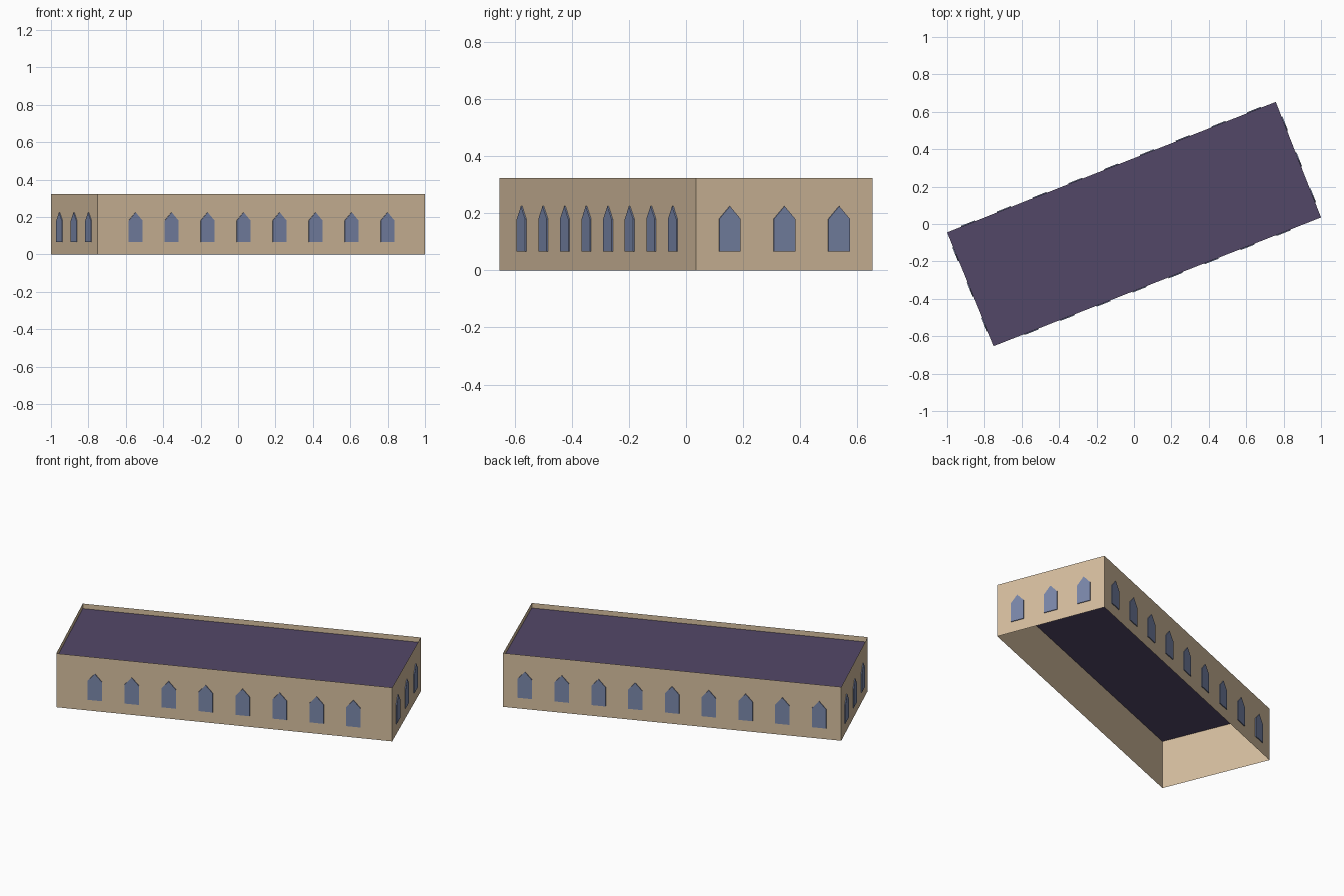
import bpy
import bmesh
from mathutils import Vector

cube = bpy.data.objects.get("Cube")
if cube:
    bpy.data.objects.remove(cube, do_unlink=True)


def material(name, rgb):
    mat = bpy.data.materials.new(name)
    mat.use_nodes = True
    colour = (*rgb, 1)
    mat.diffuse_color = colour
    mat.node_tree.nodes["Principled BSDF"].inputs["Base Color"].default_value = colour
    return mat


stone = material("sand_stone", (0.67, 0.515, 0.345))
slate = material("purple_slate", (0.086, 0.064, 0.137))
glass = material("blue_glass", (0.195, 0.242, 0.40))


def finish(bm, name, mat):
    mesh = bpy.data.meshes.new(name)
    bm.to_mesh(mesh)
    bm.free()
    mesh.materials.append(mat)
    obj = bpy.data.objects.new(name, mesh)
    bpy.context.collection.objects.link(obj)
    return obj


# Footprint corners, anticlockwise from the front one
corners = [Vector(c) for c in ((-0.75, -0.653, 0), (1, 0.035, 0),
                               (0.758, 0.653, 0), (-1, -0.045, 0))]
HEIGHT, ROOF_Z = 0.323, 0.293
UP = Vector((0, 0, 1))

# Thin outer walls, open below and rising past the roof as a parapet
bm = bmesh.new()
low = [bm.verts.new(c) for c in corners]
high = [bm.verts.new(c + UP * HEIGHT) for c in corners]
for i in range(4):
    j = (i + 1) % 4
    bm.faces.new((low[i], low[j], high[j], high[i]))
finish(bm, "outer_walls", stone)

# Flat sunken roof
bm = bmesh.new()
bm.faces.new([bm.verts.new(c + UP * ROOF_Z) for c in corners])
finish(bm, "flat_roof", slate)

# Pointed window outline: offset along the wall, height
outline = [(-0.04, 0.066), (0.04, 0.066), (0.04, 0.18), (0, 0.225), (-0.04, 0.18)]


def window_row(name, start, end, count, margin, depth=0.005):
    """Row of thin pointed plates standing on the outside of one wall."""
    along = (end - start).normalized()
    outward = along.cross(UP)
    bm = bmesh.new()
    for i in range(count):
        t = margin + (1 - 2 * margin) * i / (count - 1)
        centre = start.lerp(end, t)
        inner = [centre + along * u + UP * z for u, z in outline]
        back = [bm.verts.new(p) for p in inner]
        front = [bm.verts.new(p + outward * depth) for p in inner]
        bm.faces.new(front)
        for a in range(len(outline)):
            b = (a + 1) % len(outline)
            bm.faces.new((back[a], back[b], front[b], front[a]))
    finish(bm, name, glass)


rows = [("front_windows", 8, 0.115), ("left_end_windows", 3, 0.19),
        ("back_windows", 9, 0.065), ("right_end_windows", 3, 0.19)]
for i, (name, count, margin) in enumerate(rows):
    window_row(name, corners[i], corners[(i + 1) % 4], count, margin)
